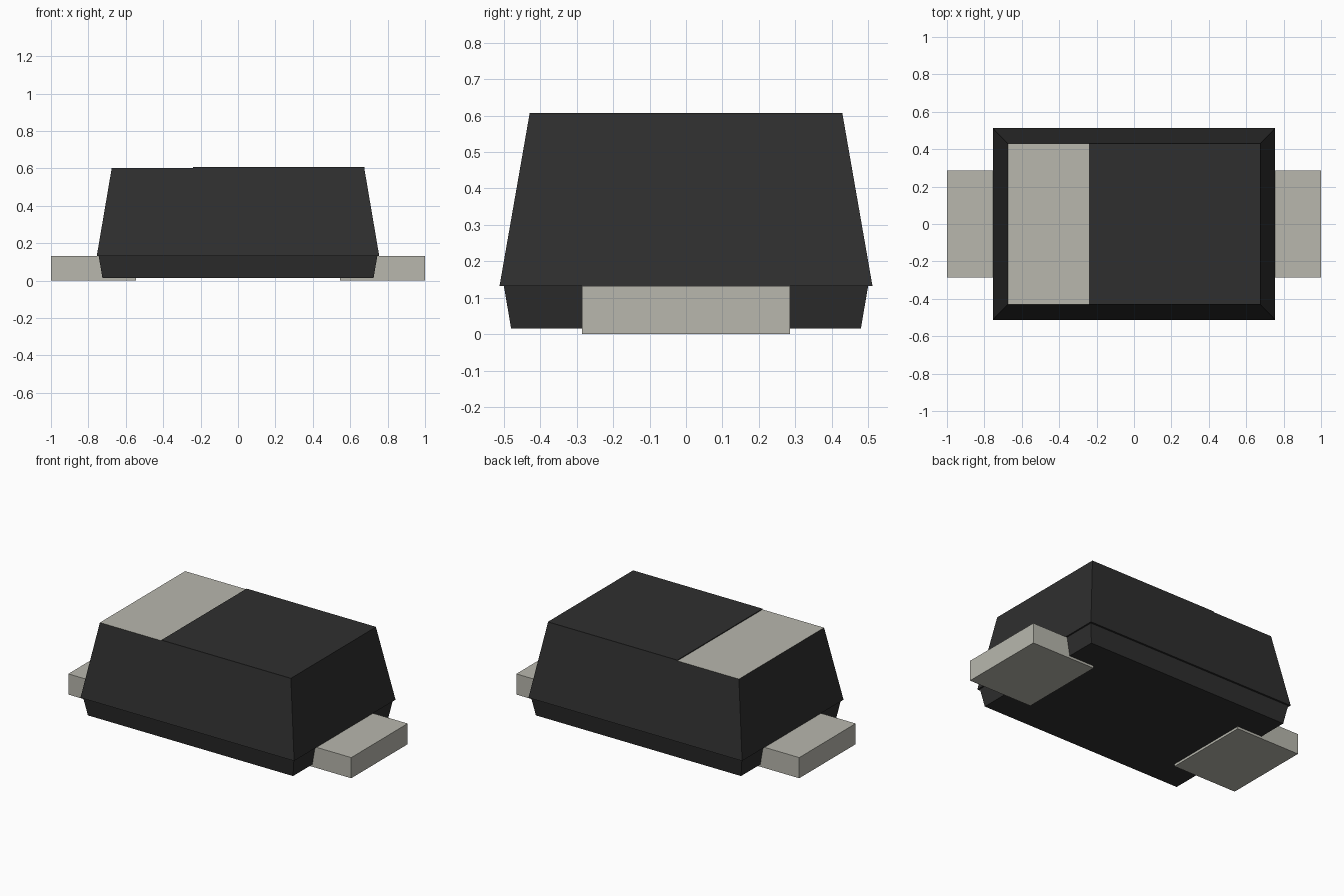
import bpy
import bmesh

cube = bpy.data.objects.get("Cube")
if cube:
    bpy.data.objects.remove(cube, do_unlink=True)


def make_material(name, rgb):
    mat = bpy.data.materials.new(name)
    mat.use_nodes = True
    colour = (*rgb, 1.0)
    mat.diffuse_color = colour
    bsdf = mat.node_tree.nodes["Principled BSDF"]
    bsdf.inputs["Base Color"].default_value = colour
    bsdf.inputs["Roughness"].default_value = 0.6
    return mat


black = make_material("black plastic", (0.028, 0.028, 0.028))
metal = make_material("pale grey metal", (0.48, 0.475, 0.42))


def finish(bm, name, materials):
    bmesh.ops.recalc_face_normals(bm, faces=bm.faces)
    mesh = bpy.data.meshes.new(name)
    bm.to_mesh(mesh)
    bm.free()
    for mat in materials:
        mesh.materials.append(mat)
    obj = bpy.data.objects.new(name, mesh)
    bpy.context.collection.objects.link(obj)
    return obj


# Moulded body: rectangular rings (half width, half depth, height) lofted upward
RINGS = [(0.725, 0.48, 0.015), (0.745, 0.50, 0.132),
         (0.755, 0.512, 0.132), (0.675, 0.43, 0.602)]
BAND_EDGE = -0.24

bm = bmesh.new()
loops = [[bm.verts.new((sx * hx, sy * hy, z))
          for sx, sy in ((-1, -1), (1, -1), (1, 1), (-1, 1))]
         for hx, hy, z in RINGS]
bm.faces.new(loops[0])
top = bm.faces.new(loops[-1])
for low, high in zip(loops, loops[1:]):
    for i in range(4):
        j = (i + 1) % 4
        bm.faces.new((low[i], low[j], high[j], high[i]))

# Polarity band: split the top, colour one side and raise the other slightly
bmesh.ops.bisect_plane(bm, geom=[top, *top.edges, *top.verts],
                       plane_co=(BAND_EDGE, 0, 0), plane_no=(1, 0, 0))
top_faces = [f for f in bm.faces if all(v.co.z > 0.6 for v in f.verts)]
for face in top_faces:
    if face.calc_center_median().x < BAND_EDGE:
        face.material_index = 1
    else:
        raised = bmesh.ops.extrude_face_region(bm, geom=[face])["geom"]
        verts = [g for g in raised if isinstance(g, bmesh.types.BMVert)]
        bmesh.ops.translate(bm, verts=verts, vec=(0, 0, 0.005))
        bm.faces.remove(face)
finish(bm, "body", [black, metal])


# Flat terminals that run under both ends of the body
def make_terminal(name, side):
    bm = bmesh.new()
    bmesh.ops.create_cube(bm, size=1)
    for v in bm.verts:
        v.co = (side * (0.7725 + v.co.x * 0.455), v.co.y * 0.57, 0.066 + v.co.z * 0.132)
    finish(bm, name, [metal])


for name, side in (("left_terminal", 1), ("right_terminal", -1)):
    make_terminal(name, side)
